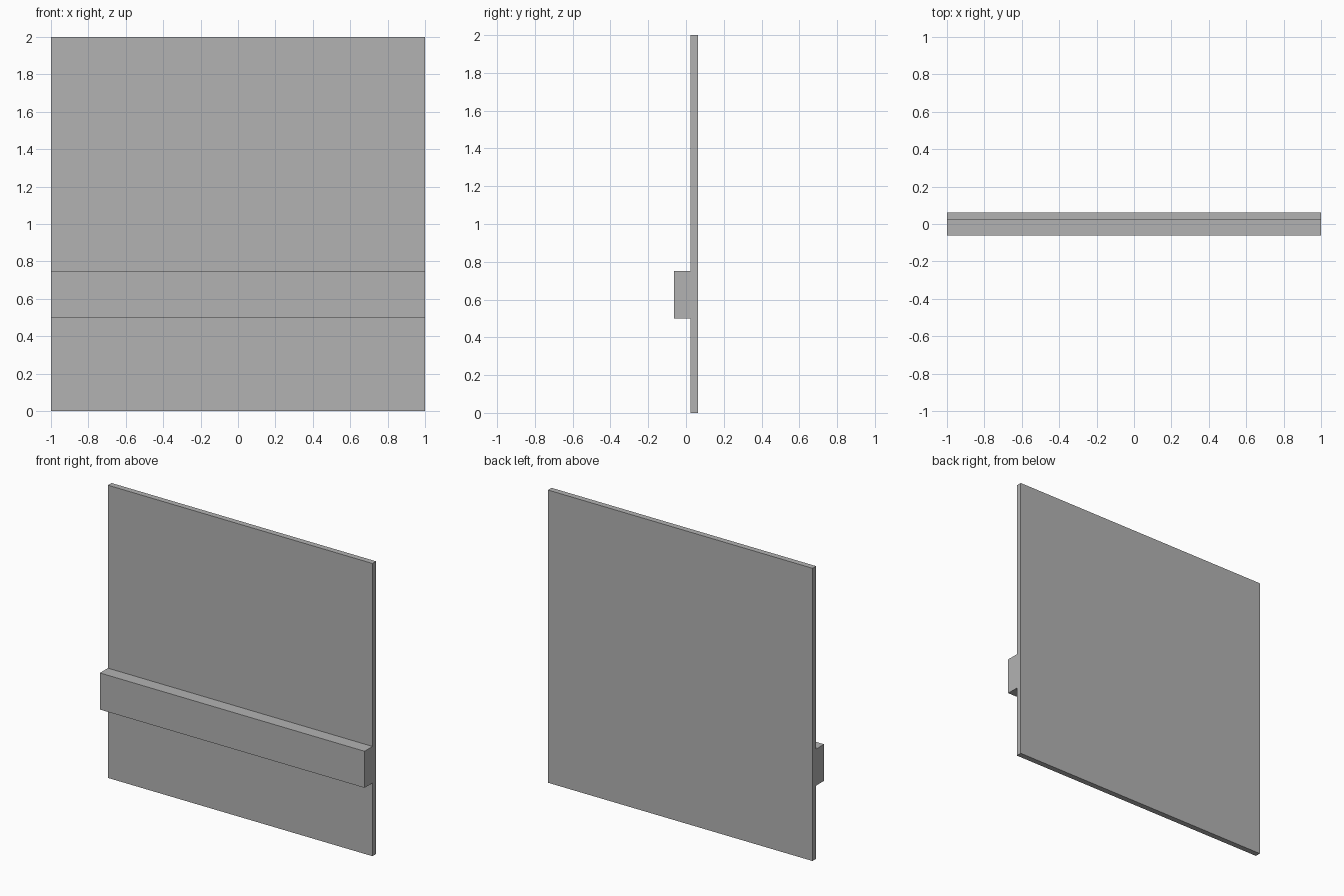
import bpy

if "Cube" in bpy.data.objects:
    bpy.data.objects.remove(bpy.data.objects["Cube"])

# Mid-grey finish
grey = bpy.data.materials.new("mid_grey")
grey.diffuse_color = (0.45, 0.45, 0.45, 1)
grey.use_nodes = True
grey.node_tree.nodes["Principled BSDF"].inputs["Base Color"].default_value = grey.diffuse_color


def box(name, lo, hi):
    """Axis-aligned box between two corners."""
    size = [b - a for a, b in zip(lo, hi)]
    centre = [(a + b) / 2 for a, b in zip(lo, hi)]
    bpy.ops.mesh.primitive_cube_add(size=1, location=centre)
    obj = bpy.context.object
    obj.name = obj.data.name = name
    obj.scale = size
    bpy.ops.object.transform_apply(location=False, rotation=False, scale=True)
    obj.data.materials.append(grey)
    return obj


HALF_DEPTH = 0.0625
PANEL_FRONT = 0.0235

# Thin square wall panel
box("wall_panel", (-1, PANEL_FRONT, 0), (1, HALF_DEPTH, 2))

# Horizontal rail across the front of the panel
box("front_rail", (-1, -HALF_DEPTH, 0.5), (1, PANEL_FRONT, 0.75))
